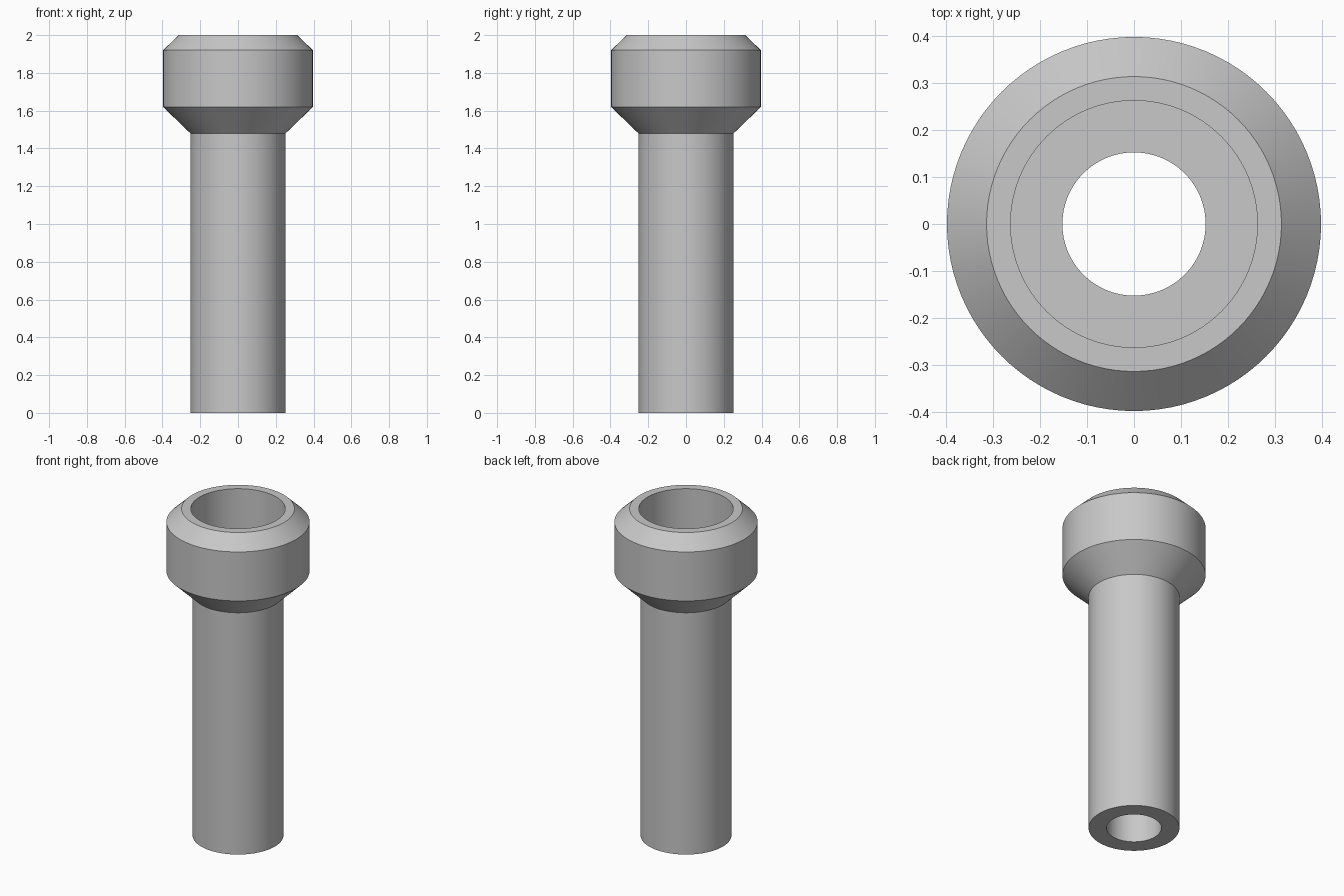
import bpy
import bmesh
import math

SEGMENTS = 96

if "Cube" in bpy.data.objects:
    bpy.data.objects.remove(bpy.data.objects["Cube"], do_unlink=True)

# Single plain grey
grey = bpy.data.materials.new("plain_grey")
grey.use_nodes = True
colour = (0.58, 0.58, 0.58, 1)
grey.diffuse_color = colour
grey.node_tree.nodes["Principled BSDF"].inputs["Base Color"].default_value = colour


def lathe(name, profile):
    """Turn a closed (radius, height) profile around the z axis."""
    bm = bmesh.new()
    verts = [bm.verts.new((r, 0, z)) for r, z in profile]
    edges = [bm.edges.new((a, b)) for a, b in zip(verts, verts[1:] + verts[:1])]
    bmesh.ops.spin(bm, geom=verts + edges, cent=(0, 0, 0), axis=(0, 0, 1),
                   angle=math.tau, steps=SEGMENTS)
    bmesh.ops.remove_doubles(bm, verts=bm.verts[:], dist=0.0001)
    bmesh.ops.recalc_face_normals(bm, faces=bm.faces[:])
    mesh = bpy.data.meshes.new(name)
    bm.to_mesh(mesh)
    bm.free()
    mesh.materials.append(grey)
    obj = bpy.data.objects.new(name, mesh)
    bpy.context.collection.objects.link(obj)
    bpy.ops.object.select_all(action="DESELECT")
    obj.select_set(True)
    bpy.context.view_layer.objects.active = obj
    bpy.ops.object.shade_smooth_by_angle(angle=math.radians(25))
    return obj


# Hollow stem, flared collar with chamfered rim, and counterbored socket
lathe("collared_sleeve", [
    (0.152, 0), (0.252, 0), (0.252, 1.48),          # stem
    (0.397, 1.62), (0.397, 1.92), (0.313, 2),       # collar
    (0.262, 2), (0.262, 1.62), (0.152, 1.62),       # socket and bore
])
